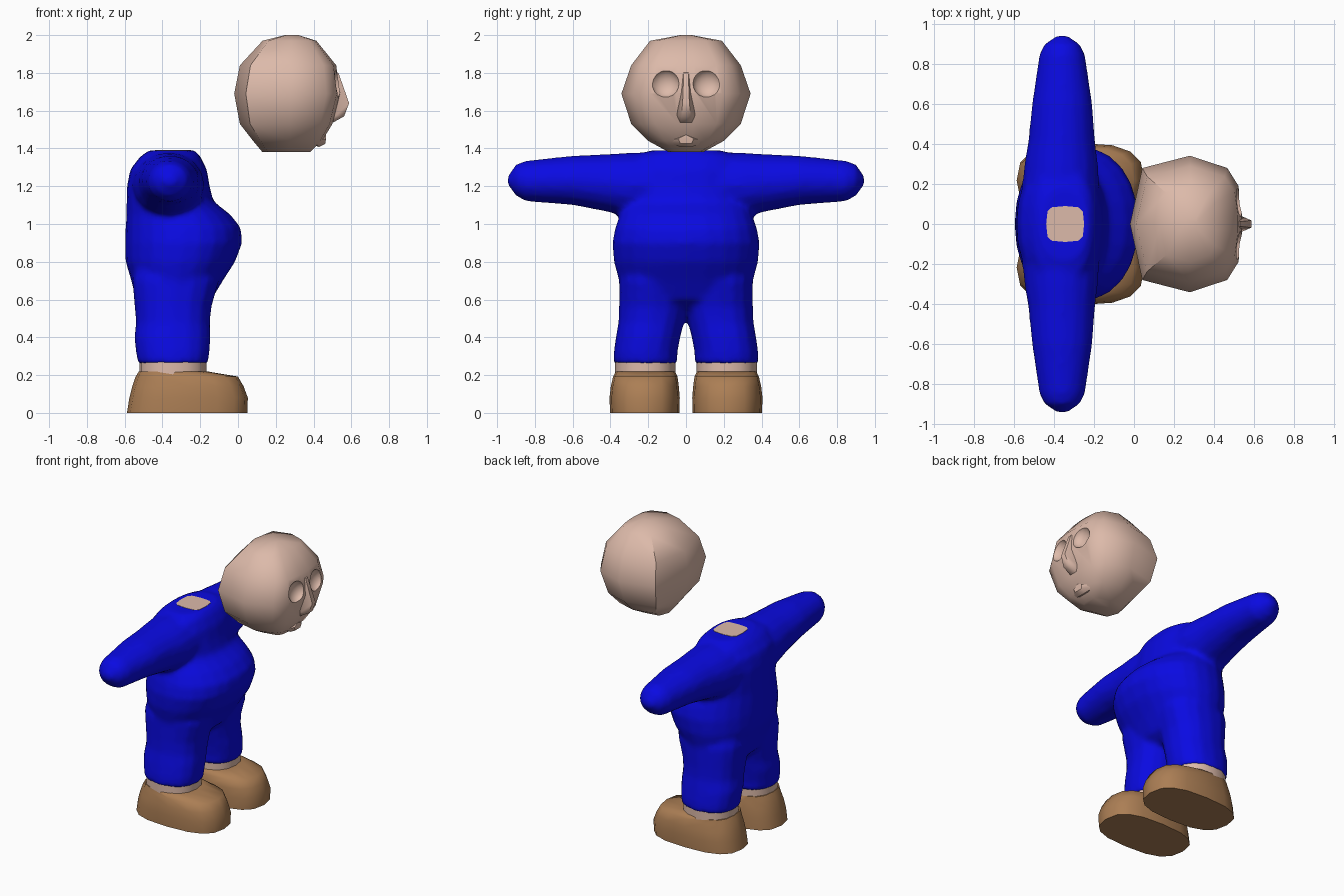
import bpy, bmesh, math
from mathutils import Vector, Matrix

if "Cube" in bpy.data.objects:
    bpy.data.objects.remove(bpy.data.objects["Cube"])


def material(name, rgb):
    m = bpy.data.materials.new(name)
    m.diffuse_color = (*rgb, 1)
    m.use_nodes = True
    m.node_tree.nodes["Principled BSDF"].inputs["Base Color"].default_value = m.diffuse_color
    return m


SKIN = material("skin", (0.72, 0.49, 0.40))
BLUE = material("blue cloth", (0.003, 0.003, 0.76))
BROWN = material("brown leather", (0.41, 0.21, 0.09))


def oval(n, p=2.0):
    """Unit superellipse outline."""
    pts = []
    for i in range(n):
        a = 2 * math.pi * i / n
        c, s = math.cos(a), math.sin(a)
        pts.append((math.copysign(abs(c) ** (2 / p), c), math.copysign(abs(s) ** (2 / p), s)))
    return pts


def loft(bm, rings, outline, axis="z"):
    """Skin rings (position, u0, u1, v0, v1); u,v are x,y (axis z) or x,z (axis y)."""
    loops = []
    for t, u0, u1, v0, v1 in rings:
        loop = []
        for a, b in outline:
            u = (u0 + u1) / 2 + a * (u1 - u0) / 2
            v = (v0 + v1) / 2 + b * (v1 - v0) / 2
            loop.append(bm.verts.new((u, v, t) if axis == "z" else (u, t, v)))
        loops.append(loop)
    n = len(outline)
    for lo, hi in zip(loops, loops[1:]):
        for i in range(n):
            j = (i + 1) % n
            bm.faces.new((lo[i], lo[j], hi[j], hi[i]))
    bm.faces.new(loops[0])
    bm.faces.new(loops[-1])


def finish(name, bm, mat, angle=45):
    bmesh.ops.recalc_face_normals(bm, faces=bm.faces)
    me = bpy.data.meshes.new(name)
    bm.to_mesh(me)
    bm.free()
    me.materials.append(mat)
    me.shade_smooth()
    me.set_sharp_from_angle(angle=math.radians(angle))
    ob = bpy.data.objects.new(name, me)
    bpy.context.collection.objects.link(ob)
    return ob


def hull(name, pts, mat, angle=45):
    """Convex solid from half its points, mirrored in y."""
    bm = bmesh.new()
    for x, y, z in pts:
        bm.verts.new((x, y, z))
        if y:
            bm.verts.new((x, -y, z))
    bmesh.ops.convex_hull(bm, input=bm.verts)
    return finish(name, bm, mat, angle)


# Suit: torso, arms and legs fused into one smooth skin
bm = bmesh.new()
torso = [(0.53, -0.45, -0.25, 0.18), (0.60, -0.54, -0.14, 0.33), (0.70, -0.565, -0.08, 0.355),
         (0.80, -0.595, -0.015, 0.382), (0.90, -0.598, 0.022, 0.39), (0.98, -0.595, 0.015, 0.375),
         (1.05, -0.59, -0.04, 0.35), (1.12, -0.59, -0.13, 0.33), (1.20, -0.588, -0.15, 0.34),
         (1.29, -0.57, -0.165, 0.33), (1.36, -0.515, -0.20, 0.29), (1.39, -0.47, -0.23, 0.18)]
loft(bm, [(z, x0, x1, -h, h) for z, x0, x1, h in torso], oval(24, 2.2))
arm = [(0.10, -0.57, -0.17, 1.02, 1.385), (0.30, -0.55, -0.18, 1.035, 1.378),
       (0.42, -0.53, -0.195, 1.065, 1.37), (0.60, -0.512, -0.208, 1.10, 1.362),
       (0.85, -0.475, -0.245, 1.12, 1.335), (0.90, -0.45, -0.27, 1.15, 1.315),
       (0.945, -0.385, -0.335, 1.21, 1.25)]
leg = [(0.258, -0.53, -0.16, 0.045, 0.385), (0.32, -0.54, -0.15, 0.045, 0.383),
       (0.40, -0.55, -0.145, 0.03, 0.372), (0.48, -0.54, -0.148, 0.01, 0.358),
       (0.56, -0.548, -0.14, -0.01, 0.355), (0.70, -0.56, -0.10, -0.01, 0.355),
       (0.80, -0.54, -0.12, 0.0, 0.33)]
for s in (1, -1):
    loft(bm, [(s * y, *r) for y, *r in arm], oval(16), "y")
    loft(bm, [(z, x0, x1, s * a, s * b) for z, x0, x1, a, b in leg], oval(16, 2.3))
suit = finish("suit", bm, BLUE, 180)
rm = suit.modifiers.new("fuse", "REMESH")
rm.mode = "VOXEL"
rm.voxel_size = 0.018
rm.use_smooth_shade = True
sm = suit.modifiers.new("soften", "SMOOTH")
sm.factor = 0.5
sm.iterations = 4

# Neck patch, ankles and shoes
bm = bmesh.new()
loft(bm, [(1.37, -0.44, -0.25, -0.09, 0.09), (1.392, -0.44, -0.25, -0.09, 0.09)], oval(12, 4))
finish("neck", bm, SKIN)

shoe = [(0.0, -0.588, 0.05, 0.035, 0.402), (0.08, -0.575, 0.052, 0.033, 0.405),
        (0.14, -0.56, 0.03, 0.038, 0.398), (0.192, -0.542, 0.0, 0.045, 0.386),
        (0.22, -0.525, -0.165, 0.058, 0.372)]
for s, side in ((1, "left"), (-1, "right")):
    bm = bmesh.new()
    loft(bm, [(z, -0.522, -0.168, s * 0.055, s * 0.376) for z in (0.2, 0.27)], oval(16, 2.3))
    finish(side + "_ankle", bm, SKIN)
    bm = bmesh.new()
    loft(bm, [(z, x0, x1, s * a, s * b) for z, x0, x1, a, b in shoe], oval(16, 2.7))
    finish(side + "_shoe", bm, BROWN, 60)

# Head: faceted ball with a flattened face
half = [(-0.78, 0.82), (0.07, 1.0), (0.74, 0.82), (0.94, 0.56), (1.0, 0.15)]
outline = [(-1, 0)] + half + [(a, -b) for a, b in reversed(half)]
rings = [(1.38, 0.13, 0.38, 0.09), (1.44, 0.08, 0.445, 0.20), (1.53, 0.01, 0.50, 0.29),
         (1.69, -0.02, 0.54, 0.342), (1.84, 0.01, 0.52, 0.29), (1.97, 0.13, 0.415, 0.19),
         (2.0, 0.25, 0.32, 0.03)]
bm = bmesh.new()
loft(bm, [(z, x0, x1, -h, h) for z, x0, x1, h in rings], outline)
head = finish("head", bm, SKIN)

# Eye sockets scooped out of the face
bm = bmesh.new()
for s in (1, -1):
    bmesh.ops.create_uvsphere(bm, u_segments=16, v_segments=10, radius=1,
                              matrix=Matrix.Translation((0.54, s * 0.11, 1.745))
                              @ Matrix.Diagonal((0.055, 0.075, 0.075, 1)))
cutter = finish("socket_cutter", bm, SKIN)
cutter.hide_render = True
cut = head.modifiers.new("sockets", "BOOLEAN")
cut.operation = "DIFFERENCE"
cut.solver = "EXACT"
cut.object = cutter
bpy.context.view_layer.update()
dg = bpy.context.evaluated_depsgraph_get()
me = bpy.data.meshes.new_from_object(head.evaluated_get(dg))
head.modifiers.clear()
head.data = me
me.shade_smooth()
me.set_sharp_from_angle(angle=math.radians(45))
bpy.data.objects.remove(cutter)

# Nose and lips
hull("nose", [(0.50, 0.02, 1.81), (0.532, 0.012, 1.80), (0.588, 0.018, 1.64), (0.562, 0.025, 1.57),
              (0.52, 0.048, 1.575), (0.49, 0.045, 1.60), (0.49, 0.03, 1.53)], SKIN, 50)
hull("lips", [(0.465, 0, 1.472), (0.40, 0.115, 1.437), (0.466, 0.04, 1.452),
              (0.462, 0.03, 1.425), (0.43, 0.03, 1.408), (0.39, 0.05, 1.42)], SKIN, 35)
